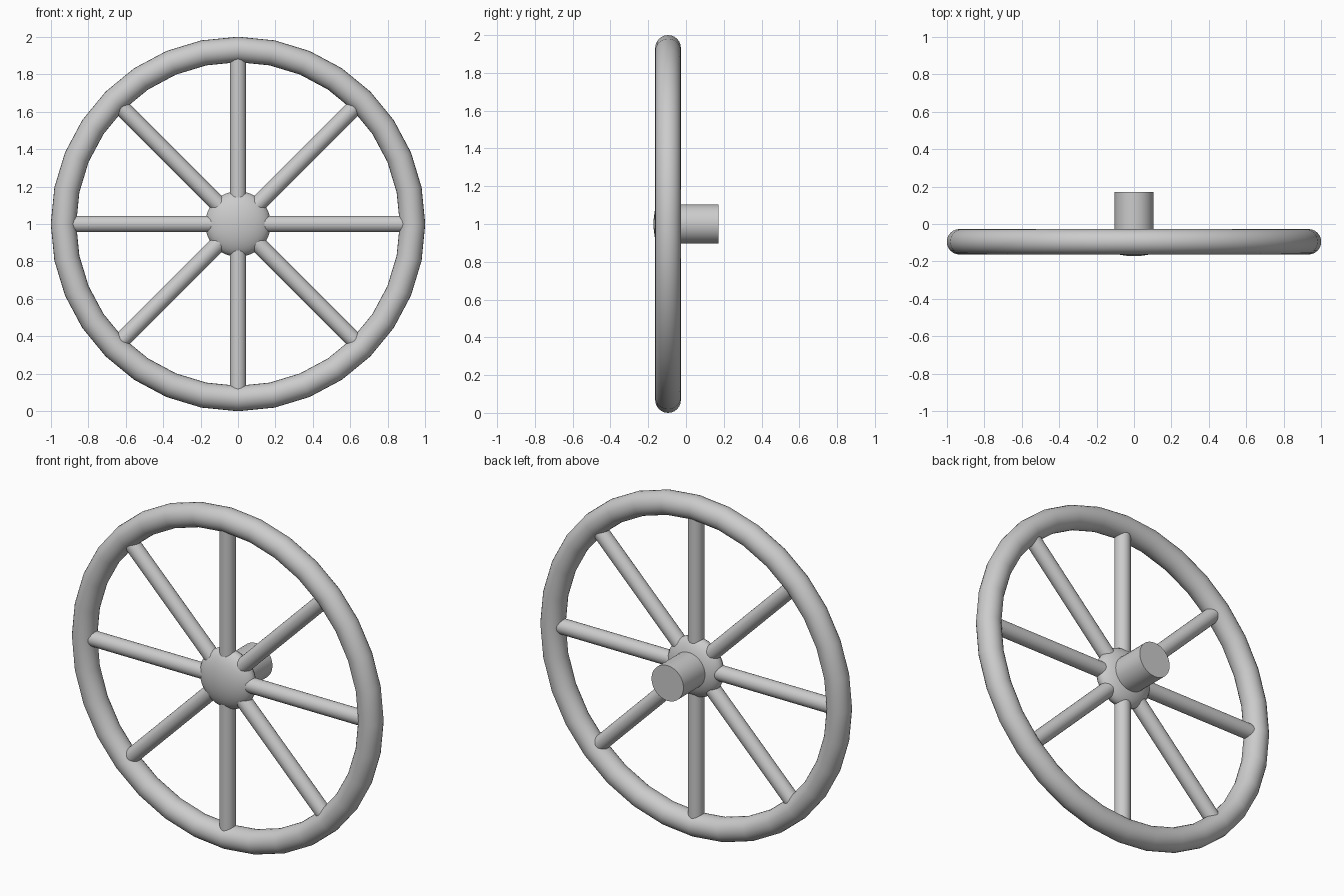
import bpy, math
from mathutils import Vector

if "Cube" in bpy.data.objects:
    bpy.data.objects.remove(bpy.data.objects["Cube"])

Y = -0.095            # plane of the wheel
C = Vector((0, Y, 1.0))


def finish(name, angle=60):
    ob = bpy.context.object
    ob.name = name
    bpy.ops.object.shade_smooth_by_angle(angle=math.radians(angle))
    return ob


# Rim
bpy.ops.mesh.primitive_torus_add(major_segments=32, minor_segments=24,
                                 major_radius=0.932, minor_radius=0.068,
                                 location=C, rotation=(math.pi / 2, 0, 0))
finish("rim")

# Eight spokes running from the hub into the rim
for i in range(8):
    a = i * math.pi / 4
    d = Vector((math.sin(a), 0, math.cos(a)))
    bpy.ops.mesh.primitive_cylinder_add(vertices=24, radius=0.044, depth=0.83,
                                        location=C + d * 0.495, rotation=(0, a, 0))
    finish("spoke_%d" % (i + 1))

# Flattened round hub
bpy.ops.mesh.primitive_uv_sphere_add(segments=32, ring_count=16, radius=1,
                                     location=(0, Y + 0.003, 1.0), rotation=(math.pi / 2, 0, 0))
bpy.context.object.scale = (0.175, 0.175, 0.08)
finish("hub")

# Axle stub at the back
bpy.ops.mesh.primitive_cylinder_add(vertices=32, radius=0.104, depth=0.25,
                                    location=(0, 0.047, 1.0), rotation=(math.pi / 2, 0, 0))
finish("axle", 40)
